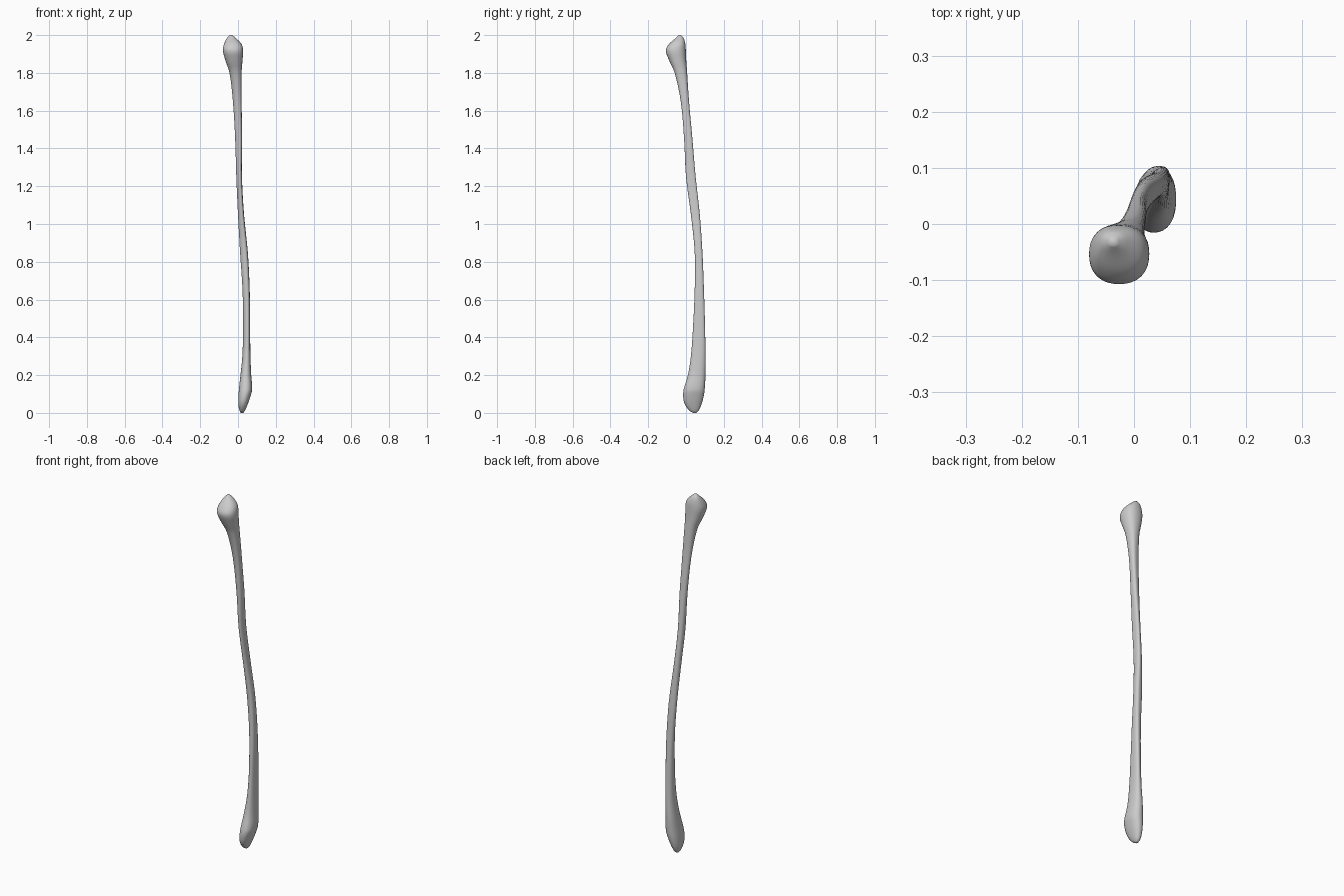
import bpy, bmesh, math

if "Cube" in bpy.data.objects:
    bpy.data.objects.remove(bpy.data.objects["Cube"])

# Shaft profile: height, x min, x max, y min, y max
ROWS = [
    (0.000, 0.015, 0.028, 0.037, 0.055),
    (0.012, 0.008, 0.037, 0.018, 0.067),
    (0.045, 0.002, 0.051, -0.006, 0.082),
    (0.085, 0.002, 0.065, -0.015, 0.093),
    (0.125, 0.005, 0.075, -0.012, 0.099),
    (0.200, 0.013, 0.070, 0.010, 0.103),
    (0.300, 0.023, 0.066, 0.026, 0.103),
    (0.450, 0.027, 0.064, 0.037, 0.101),
    (0.650, 0.024, 0.062, 0.046, 0.095),
    (0.850, 0.011, 0.052, 0.046, 0.087),
    (1.050, 0.000, 0.032, 0.026, 0.073),
    (1.250, -0.009, 0.021, 0.000, 0.051),
    (1.450, -0.015, 0.022, -0.010, 0.034),
    (1.650, -0.027, 0.019, -0.028, 0.016),
    (1.800, -0.045, 0.019, -0.060, 0.006),
    (1.870, -0.068, 0.024, -0.091, 0.001),
    (1.920, -0.080, 0.027, -0.107, -0.001),
    (1.955, -0.073, 0.017, -0.088, -0.004),
    (1.985, -0.058, -0.012, -0.054, -0.013),
    (2.000, -0.043, -0.031, -0.038, -0.026),
]
SIDES = 32


def slope(i, k):
    a, b = max(i - 1, 0), min(i + 1, len(ROWS) - 1)
    return (ROWS[b][k] - ROWS[a][k]) / (ROWS[b][0] - ROWS[a][0])


def between(i, t):
    """Smooth cubic blend between profile rows i and i + 1."""
    h = ROWS[i + 1][0] - ROWS[i][0]
    row = [ROWS[i][0] + h * t]
    for k in range(1, 5):
        p, q = ROWS[i][k], ROWS[i + 1][k]
        row.append((2*t**3 - 3*t*t + 1) * p + (t**3 - 2*t*t + t) * h * slope(i, k)
                   + (3*t*t - 2*t**3) * q + (t**3 - t*t) * h * slope(i + 1, k))
    return row


def section(z, x0, x1, y0, y1):
    """Rounded, slightly three-sided outline fitted to its bounds."""
    tri = 0.08 * min(1, max(0, (z - 0.2) / 0.2)) * min(1, max(0, (1.85 - z) / 0.2))
    pts = []
    for j in range(SIDES):
        a = 2 * math.pi * j / SIDES
        c, s = math.cos(a), math.sin(a)
        r = (abs(c)**2.3 + abs(s)**2.3) ** (-1 / 2.3)
        r *= 1 + tri * math.cos(3 * (a - math.radians(50)))
        pts.append((r * c, r * s))
    xs, ys = [p[0] for p in pts], [p[1] for p in pts]
    fit = lambda v, vs, lo, hi: lo + (v - min(vs)) / (max(vs) - min(vs)) * (hi - lo)
    return [(fit(x, xs, x0, x1), fit(y, ys, y0, y1), z) for x, y in pts]


# Long bone: one continuous loft from the lower point to the upper head
bm = bmesh.new()
levels = [between(i, t / 4) for i in range(len(ROWS) - 1) for t in range(4)]
levels.append(list(ROWS[-1]))
rings = [[bm.verts.new(p) for p in section(*lv)] for lv in levels]
for lower, upper in zip(rings, rings[1:]):
    for j in range(SIDES):
        n = (j + 1) % SIDES
        bm.faces.new((lower[j], lower[n], upper[n], upper[j]))
bm.faces.new(rings[0][::-1])
bm.faces.new(rings[-1])
bmesh.ops.recalc_face_normals(bm, faces=bm.faces)
for f in bm.faces:
    f.smooth = True

mesh = bpy.data.meshes.new("long_bone")
bm.to_mesh(mesh)
bm.free()
bone = bpy.data.objects.new("long_bone", mesh)
bpy.context.collection.objects.link(bone)
